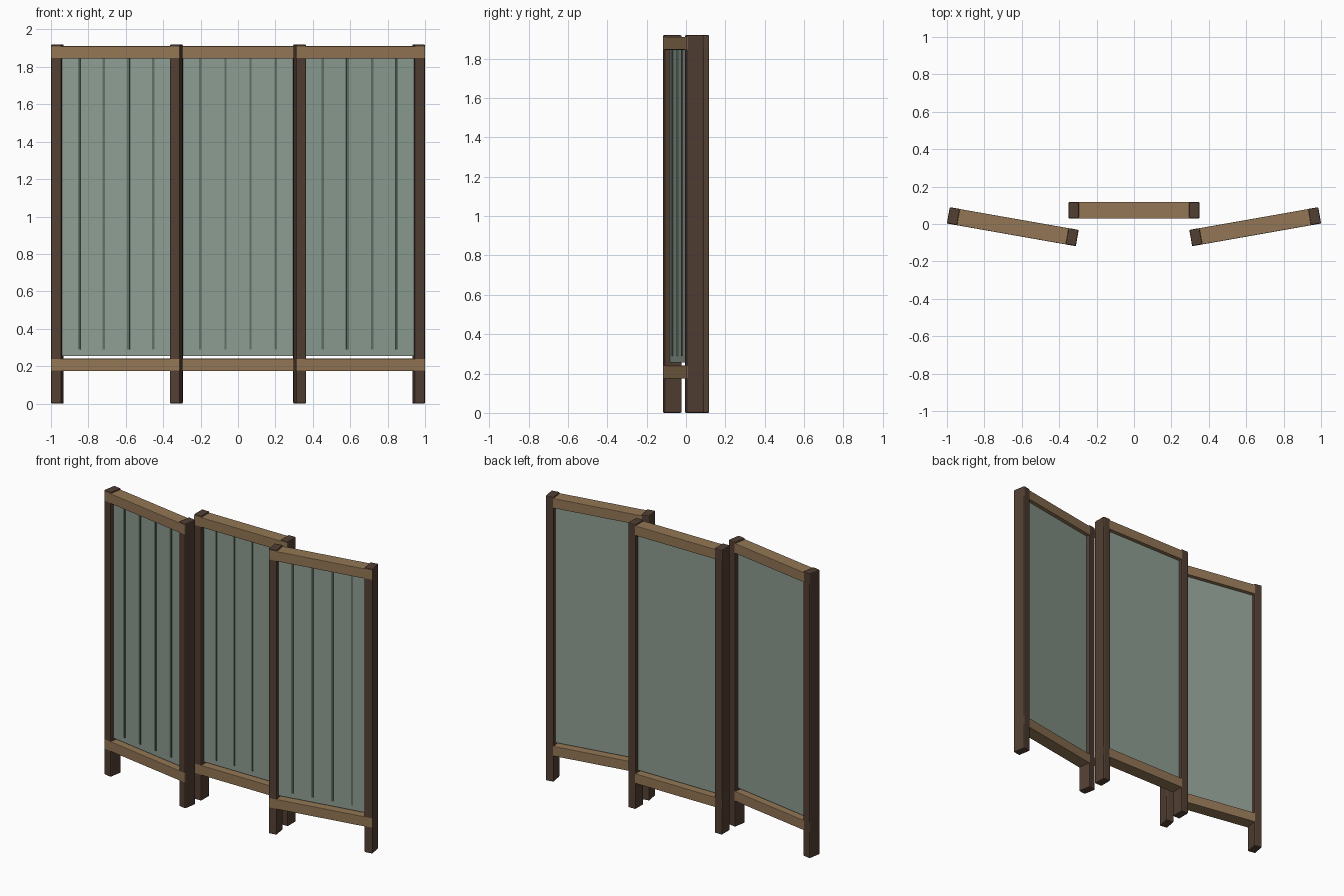
import bpy, math
from mathutils import Matrix

if "Cube" in bpy.data.objects:
    bpy.data.objects.remove(bpy.data.objects["Cube"])


def mat(name, c):
    m = bpy.data.materials.new(name)
    m.diffuse_color = (*c, 1)
    m.use_nodes = True
    m.node_tree.nodes["Principled BSDF"].inputs["Base Color"].default_value = m.diffuse_color
    return m


DARK = mat("dark_wood", (0.085, 0.05, 0.033))
WOOD = mat("light_wood", (0.29, 0.18, 0.09))
CLOTH = mat("cloth", (0.27, 0.34, 0.29))
PLEAT = mat("pleat", (0.12, 0.16, 0.135))


def box(name, frame, loc, size, material, bevel=0):
    bpy.ops.mesh.primitive_cube_add(size=1)
    o = bpy.context.object
    o.name = name
    o.data.transform(Matrix.Diagonal((*size, 1)))
    o.matrix_world = frame @ Matrix.Translation(loc)
    o.data.materials.append(material)
    if bevel:
        b = o.modifiers.new("bevel", 'BEVEL')
        b.width, b.segments = bevel, 2


def panel(side, x, y, angle):
    f = Matrix.Translation((x, y, 0)) @ Matrix.Rotation(math.radians(angle), 4, 'Z')
    # posts run from floor to top
    for s, n in ((-1, "left"), (1, "right")):
        box(f"{side}_{n}_post", f, (s * 0.3225, 0, 0.96), (0.055, 0.088, 1.92), DARK, 0.006)
    # rails sit a hair proud of the posts at the front
    box(f"{side}_top_rail", f, (0, -0.0006, 1.878), (0.699, 0.088, 0.066), WOOD, 0.003)
    box(f"{side}_bottom_rail", f, (0, -0.0006, 0.207), (0.699, 0.088, 0.066), WOOD, 0.003)
    # cloth infill with pleats on the front
    box(f"{side}_cloth", f, (0, 0, 1.055), (0.61, 0.035, 1.60), CLOTH)
    for i in range(4):
        box(f"{side}_pleat_{i + 1}", f, ((i - 1.5) * 0.134, -0.018, 1.075), (0.013, 0.01, 1.57), PLEAT)


panel("centre", 0, 0.074, 0)
panel("left", -0.648, -0.014, -10)
panel("right", 0.648, -0.014, 10)
